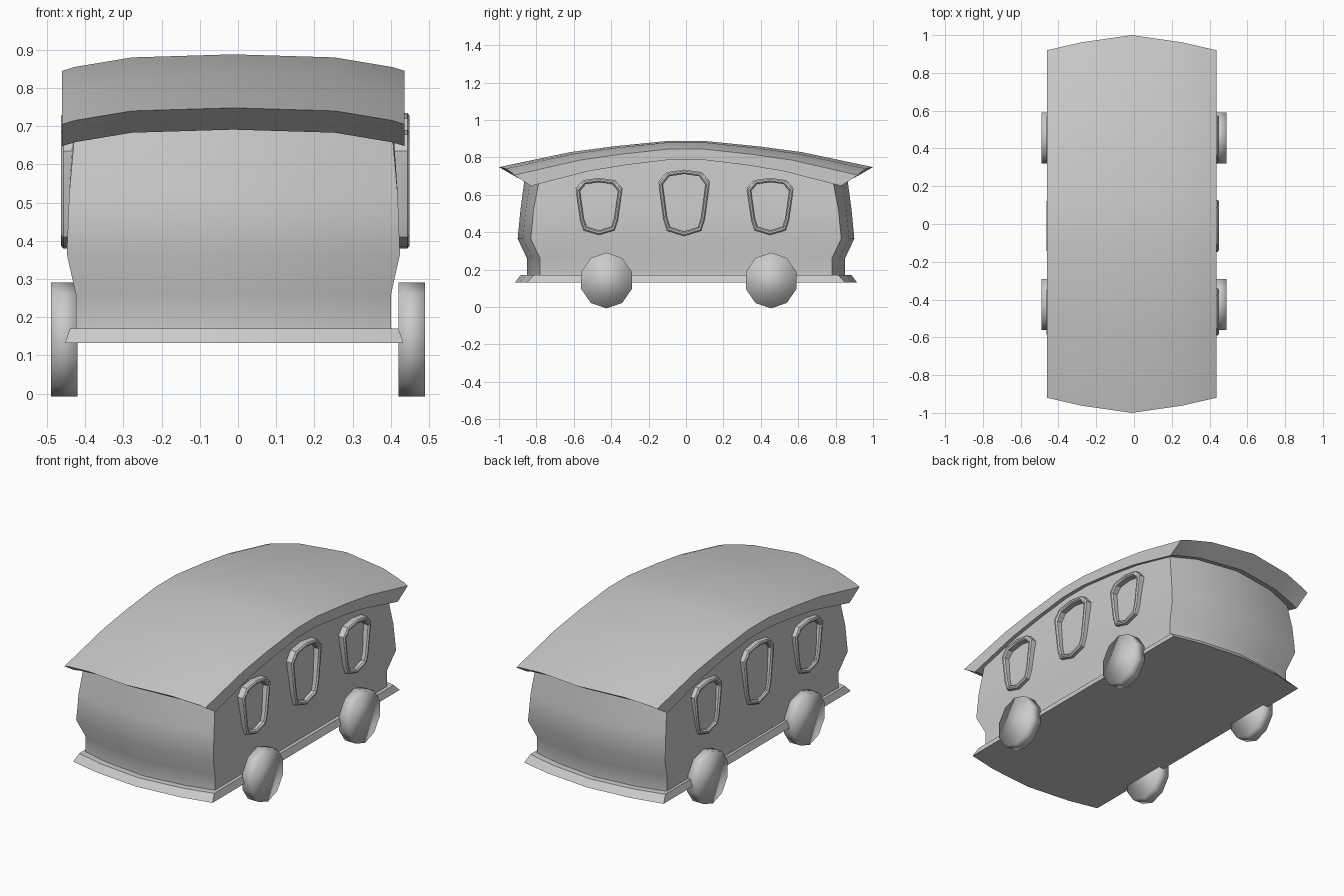
import bpy, bmesh, math
from math import pi, cos, sin

if "Cube" in bpy.data.objects:
    bpy.data.objects.remove(bpy.data.objects["Cube"])

CX = -0.012          # body and roof centre line
THICK = 0.057        # roof thickness


def make(name, bm, angle):
    bmesh.ops.recalc_face_normals(bm, faces=bm.faces)
    me = bpy.data.meshes.new(name)
    bm.to_mesh(me)
    bm.free()
    ob = bpy.data.objects.new(name, me)
    bpy.context.collection.objects.link(ob)
    bpy.ops.object.select_all(action='DESELECT')
    ob.select_set(True)
    bpy.context.view_layer.objects.active = ob
    bpy.ops.object.shade_smooth_by_angle(angle=math.radians(angle))
    return ob


def loft(bm, rings, caps=True, wrap=False):
    vs = [[bm.verts.new(p) for p in r] for r in rings]
    n = len(vs[0])
    pairs = list(zip(vs, vs[1:])) + ([(vs[-1], vs[0])] if wrap else [])
    for a, b in pairs:
        for i in range(n):
            j = (i + 1) % n
            bm.faces.new((a[i], a[j], b[j], b[i]))
    if caps:
        bm.faces.new(vs[0])
        bm.faces.new(vs[-1])


def interp(t, pts):
    t = abs(t)
    for (a, va), (b, vb) in zip(pts, pts[1:]):
        if t <= b:
            return va + (vb - va) * (t - a) / (b - a)
    return pts[-1][1]


# roof shape: long arch, slight crown across, pointed ends
ARCH = [(0, .888), (.1, .888), (.38, .860), (.62, .828), (1, .748)]
CROWN = [(0, 0), (.265, .008), (.415, .033), (.448, .043)]
ENDS = [(0, 1), (.265, .962), (.448, .92)]


def roof_z(x, t):
    return interp(t, ARCH) - interp(x, CROWN)


XS = [-.448, -.415, -.265, 0, .265, .415, .448]
TS = [-1, -.62, -.38, -.1, .1, .38, .62, 1]
bm = bmesh.new()
rings = []
for t in TS:
    top = [(x + CX, t * interp(x, ENDS), roof_z(x, t)) for x in XS]
    low = [(x + CX, t * interp(x, ENDS) * .9, roof_z(x, t) - THICK) for x in reversed(XS)]
    rings.append(top + low)
loft(bm, rings, caps=False)
bm.verts.ensure_lookup_table()
n = len(XS)
for base in (0, len(bm.verts) - 2 * n):          # end strips
    for i in range(n - 1):
        bm.faces.new([bm.verts[base + k] for k in (i, i + 1, 2 * n - 2 - i, 2 * n - 1 - i)])
make("roof", bm, 35)


# outline with straight sides and bowed ends
def outline(hx, corner, centre):
    mid = centre - .4 * (centre - corner)
    half = [(hx, corner * s) for s in (-1, -.72, -.45, -.12, .12, .45, .72, 1)]
    half += [(hx * .6, mid), (0, centre), (-hx * .6, mid)]
    half += [(-x, -y) for x, y in half[:8]]
    half += [(-hx * .6, -mid), (0, -centre), (hx * .6, -mid)]
    return half


# body shell, its top follows the roof underside
bm = bmesh.new()
rings = []
for z, hx, corner, centre in ((.16, .4125, .78, .85), (.26, .4125, .78, .85),
                              (.365, .436, .83, .90), (.52, .43, .815, .885)):
    rings.append([(x + CX, y, z) for x, y in outline(hx, corner, centre)])
rings.append([(x + CX, y, roof_z(x, y / (.9 * interp(x, ENDS))) - THICK + .008)
              for x, y in outline(.416, .785, .86)])
loft(bm, rings)
make("body", bm, 40)

# floor skirt, wider at the bottom
bm = bmesh.new()
loft(bm, [[(x + CX + .002, y, z) for x, y in outline(hx, c, e)]
          for z, hx, c, e in ((.132, .443, .85, .914), (.17, .430, .815, .885))])
make("floor_skirt", bm, 25)

# window frames: tapered rounded outlines (unit width and height)
WINDOW = [(-.5, .32), (-.35, .46), (0, .5), (.35, .46), (.5, .32),
          (.40, -.25), (.33, -.42), (0, -.5), (-.33, -.42), (-.40, -.25)]


def window(name, side, cy, cz, w, h):
    def ring(depth, inset):
        return [(-.007 + side * depth, cy + u * (w - 2 * inset), cz + v * (h - 2 * inset))
                for u, v in WINDOW]
    bm = bmesh.new()
    loft(bm, [ring(.405, 0), ring(.450, 0), ring(.456, .007), ring(.456, .016),
              ring(.448, .023), ring(.405, .023)], caps=False, wrap=True)
    make(name, bm, 35)


# wheels: ten-sided, fully smooth discs
def wheel(name, side, cy):
    bm = bmesh.new()
    loft(bm, [[(side * x, cy + .142 * cos(2 * pi * (i + .5) / 10),
                .142 + .149 * sin(2 * pi * (i + .5) / 10)) for i in range(10)]
              for x in (.42, .489)])
    make(name, bm, 180)


for side, label in ((-1, "left"), (1, "right")):
    window(f"{label}_front_window", side, -.465, .538, .25, .305)
    window(f"{label}_middle_window", side, -.010, .557, .275, .355)
    window(f"{label}_rear_window", side, .450, .538, .25, .305)
    wheel(f"{label}_front_wheel", side, -.425)
    wheel(f"{label}_rear_wheel", side, .455)
